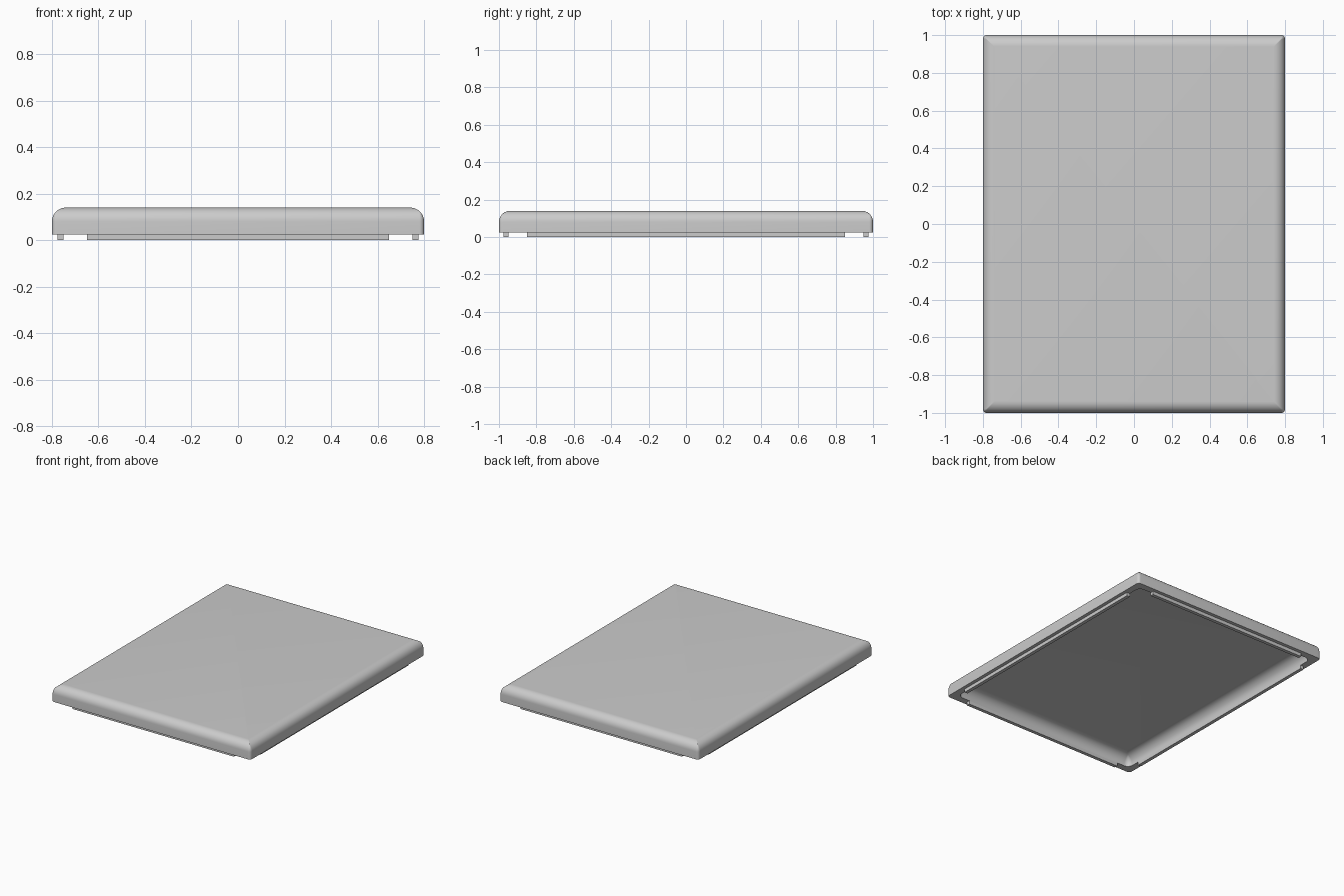
import bpy, bmesh, math

if "Cube" in bpy.data.objects:
    bpy.data.objects.remove(bpy.data.objects["Cube"])

grey = bpy.data.materials.new("plain grey")
grey.diffuse_color = (0.6, 0.6, 0.6, 1)
grey.use_nodes = True
grey.node_tree.nodes["Principled BSDF"].inputs["Base Color"].default_value = grey.diffuse_color


def finish(bm, name):
    bmesh.ops.recalc_face_normals(bm, faces=bm.faces)
    mesh = bpy.data.meshes.new(name)
    bm.to_mesh(mesh)
    bm.free()
    mesh.materials.append(grey)
    obj = bpy.data.objects.new(name, mesh)
    bpy.context.collection.objects.link(obj)
    return obj


def rounded_ring(bm, hx, hy, r, z, steps=6):
    """Rounded rectangle of half size hx, hy and corner radius r."""
    ring = []
    for i, (sx, sy) in enumerate([(1, 1), (-1, 1), (-1, -1), (1, -1)]):
        for k in range(steps + 1):
            a = math.pi / 2 * (i + k / steps)
            ring.append(bm.verts.new((sx * (hx - r) + r * math.cos(a),
                                      sy * (hy - r) + r * math.sin(a), z)))
    return ring


def fillet(hx, hy, corner, z_top, r, steps=10):
    """Ring sizes rising from an upright wall round into a flat top."""
    rows = []
    for k in range(steps + 1):
        a = math.pi / 2 * k / steps
        inset = r * (1 - math.cos(a))
        rows.append((hx - inset, hy - inset, max(corner - inset, 0.003),
                     z_top - r + r * math.sin(a)))
    return rows


# Hollow lid: ceiling, inner wall, rim, outer wall, rounded top
RIM, TOP, CEILING = 0.025, 0.14, 0.10
inner = [(0.75, 0.95, 0.04, RIM)] + fillet(0.75, 0.95, 0.04, CEILING, 0.07)
outer = [(0.80, 1.00, 0.02, RIM)] + fillet(0.80, 1.00, 0.02, TOP, 0.06)
bm = bmesh.new()
rings = [rounded_ring(bm, *row) for row in inner[::-1] + outer]
for a, b in zip(rings, rings[1:]):
    for i in range(len(a)):
        j = (i + 1) % len(a)
        bm.faces.new((a[i], a[j], b[j], b[i]))
bm.faces.new(rings[0])
bm.faces.new(rings[-1])
lid = finish(bm, "lid_shell")
bpy.context.view_layer.objects.active = lid
lid.select_set(True)
bpy.ops.object.shade_smooth_by_angle(angle=math.radians(35))


# Locating lips under the rim, flush with the inner wall
def lip(name, x0, x1, y0, y1):
    bm = bmesh.new()
    bmesh.ops.create_cube(bm, size=1)
    for v in bm.verts:
        v.co = (x1 if v.co.x > 0 else x0, y1 if v.co.y > 0 else y0,
                RIM if v.co.z > 0 else 0)
    finish(bm, name)


for s, side, end in ((-1, "left", "front"), (1, "right", "back")):
    lip(side + "_lip", *sorted((s * 0.75, s * 0.775)), -0.85, 0.85)
    lip(end + "_lip", -0.65, 0.65, *sorted((s * 0.95, s * 0.975)))
